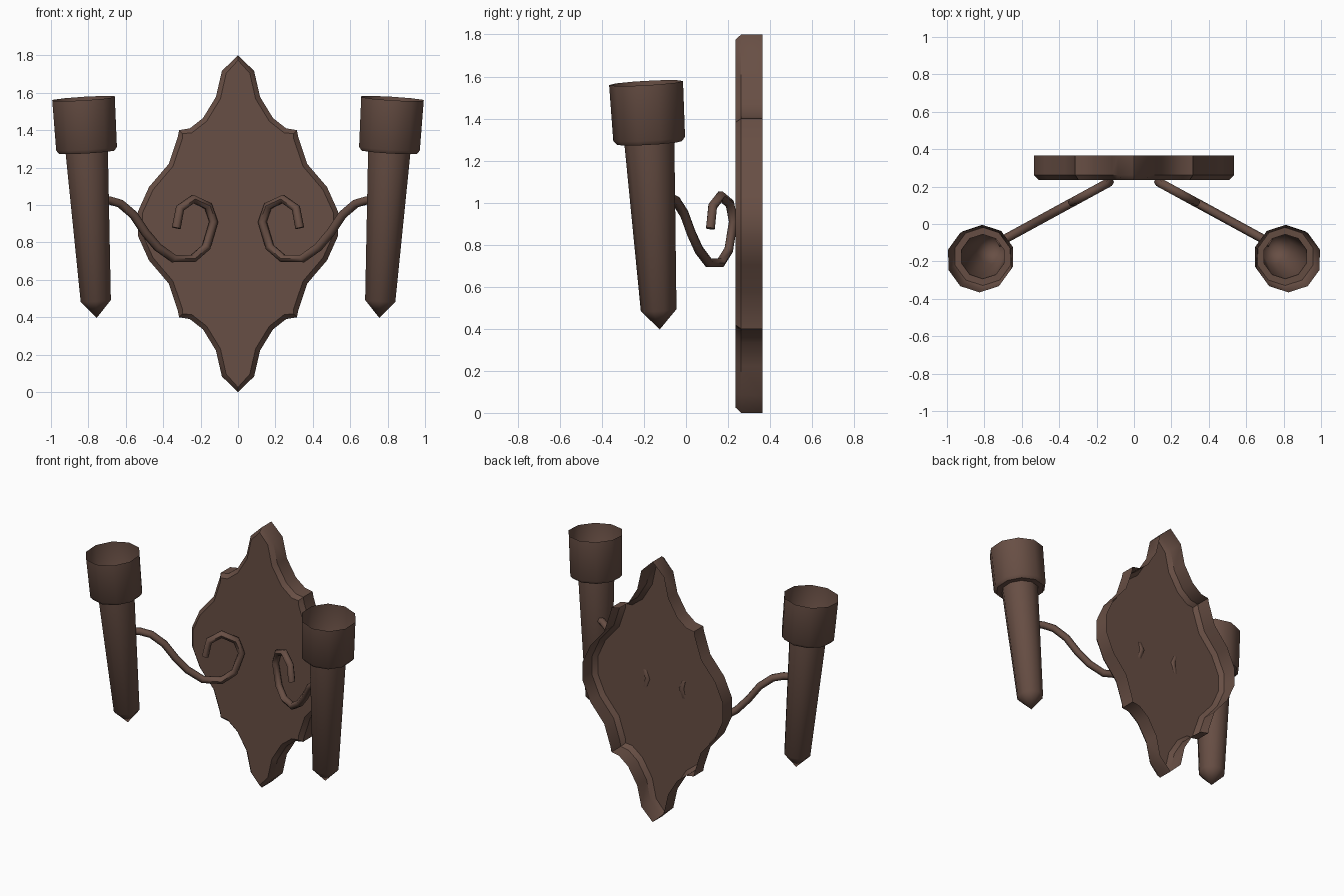
import bpy, bmesh, math
from mathutils import Vector

if "Cube" in bpy.data.objects:
    bpy.data.objects.remove(bpy.data.objects["Cube"])

brown = bpy.data.materials.new("dark brown iron")
brown.diffuse_color = (0.137, 0.077, 0.058, 1)
brown.use_nodes = True
brown.node_tree.nodes["Principled BSDF"].inputs["Base Color"].default_value = brown.diffuse_color


def finish(name, bm, angle=40):
    me = bpy.data.meshes.new(name)
    bm.to_mesh(me)
    bm.free()
    me.materials.append(brown)
    ob = bpy.data.objects.new(name, me)
    bpy.context.collection.objects.link(ob)
    for p in me.polygons:
        p.use_smooth = True
    me.set_sharp_from_angle(angle=math.radians(angle))
    return ob


# Wall plate: quarter outline (x, height above middle), mirrored both ways, open at the back
quarter = [(0, .9), (.086, .817), (.118, .678), (.187, .565), (.257, .51), (.315, .5),
           (.322, .464), (.37, .32), (.476, .196), (.535, .065)]
right = quarter + [(x, -z) for x, z in reversed(quarter)]
outline = right + [(-x, z) for x, z in reversed(right[1:-1])]
bm = bmesh.new()
face = bm.faces.new([bm.verts.new((x, .262, z + .9)) for x, z in outline])
face.normal_update()
if face.normal.y > 0:
    face.normal_flip()
rim = list(bm.edges)
bmesh.ops.inset_individual(bm, faces=[face], thickness=.026, depth=.027)
border = [e for e in bm.edges if e.is_boundary]
ext = bmesh.ops.extrude_edge_only(bm, edges=border)
for v in ext["geom"]:
    if isinstance(v, bmesh.types.BMVert):
        v.co.y = .365
bmesh.ops.recalc_face_normals(bm, faces=bm.faces)
front = min(bm.faces, key=lambda f: f.calc_center_median().y)
if front.normal.y > 0:
    bmesh.ops.reverse_faces(bm, faces=bm.faces)
finish("wall_plate", bm)


# Torch: thin lathed shell around a tilted axis, open at the top
def torch(name, side):
    sides = 10
    base = Vector((side * .755, -.125, .397))
    axis = Vector((side * .071, -.065, 1.172))
    length = axis.length
    axis.normalize()
    u = Vector((0, 1, 0)).cross(axis).normalized()
    w = axis.cross(u)
    # (radius, distance along the axis)
    profile = [(.085, .092), (.119, .89), (.155, .89), (.171, .91), (.176, length)]
    bm = bmesh.new()
    tip = bm.verts.new(base)
    prev = None
    for r, d in profile:
        ring = []
        for i in range(sides):
            a = math.tau * (i + .5) / sides
            ring.append(bm.verts.new(base + axis * d + (u * math.cos(a) + w * math.sin(a)) * r))
        for i in range(sides):
            j = (i + 1) % sides
            if prev:
                bm.faces.new((prev[i], prev[j], ring[j], ring[i]))
            else:
                bm.faces.new((tip, ring[j], ring[i]))
        prev = ring
    finish(name, bm)


# Scroll arm: round bar swept along a curl lying in a slanted vertical plane
path = [(.73, 1.025), (.69, 1.025), (.63, 1.008), (.558, .947), (.497, .855), (.43, .775),
        (.345, .714), (.24, .714), (.17, .775), (.13, .91), (.16, .995), (.24, 1.032),
        (.31, .983), (.33, .877)]


def arm(name, side):
    sides, r = 6, .024
    pts = [Vector((side * x, .225 - .545 * (x - .13), z)) for x, z in path]
    normal = Vector((side * .545, 1, 0)).normalized()
    bm = bmesh.new()
    rings = []
    for k, p in enumerate(pts):
        t = (pts[min(k + 1, len(pts) - 1)] - pts[max(k - 1, 0)]).normalized()
        b = t.cross(normal)
        rings.append([bm.verts.new(p + (normal * math.cos(a) + b * math.sin(a)) * r)
                      for a in (math.tau * i / sides for i in range(sides))])
    for a, b in zip(rings, rings[1:]):
        for i in range(sides):
            j = (i + 1) % sides
            bm.faces.new((a[i], a[j], b[j], b[i]))
    bm.faces.new(rings[0])
    bm.faces.new(rings[-1])
    bmesh.ops.recalc_face_normals(bm, faces=bm.faces)
    finish(name, bm, 62)


for label, side in (("right", 1), ("left", -1)):
    torch("torch_" + label, side)
    arm("scroll_arm_" + label, side)
